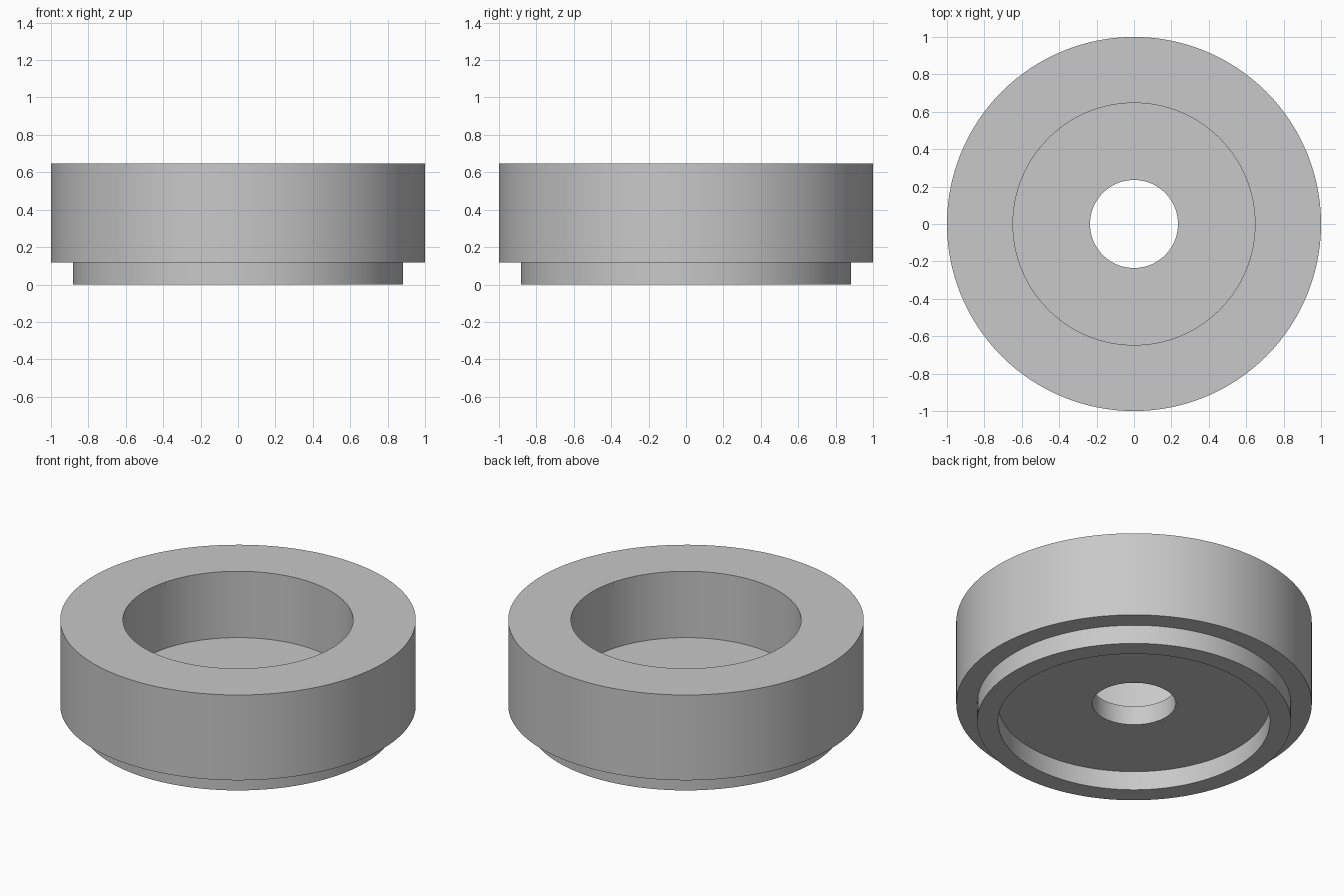
import bpy, bmesh, math

cube = bpy.data.objects.get("Cube")
if cube:
    bpy.data.objects.remove(cube, do_unlink=True)

SEGMENTS = 128
UNIT = 1 / 17  # the outer radius is 17 units

# Plain grey material
grey = bpy.data.materials.new("plain_grey")
grey.use_nodes = True
colour = (0.58, 0.58, 0.58, 1)
grey.diffuse_color = colour
grey.node_tree.nodes["Principled BSDF"].inputs["Base Color"].default_value = colour


def lathe(name, profile, material):
    """Spin a closed (radius, height) profile around the z axis."""
    bm = bmesh.new()
    verts = [bm.verts.new((r * UNIT, 0, z * UNIT)) for r, z in profile]
    edges = [bm.edges.new((v, verts[i - 1])) for i, v in enumerate(verts)]
    bmesh.ops.spin(bm, geom=verts + edges, cent=(0, 0, 0), axis=(0, 0, 1),
                   angle=math.tau, steps=SEGMENTS, use_merge=True)
    bmesh.ops.remove_doubles(bm, verts=bm.verts, dist=0.0001)
    bmesh.ops.recalc_face_normals(bm, faces=bm.faces)
    mesh = bpy.data.meshes.new(name)
    bm.to_mesh(mesh)
    bm.free()
    mesh.materials.append(material)
    obj = bpy.data.objects.new(name, mesh)
    bpy.context.collection.objects.link(obj)
    bpy.ops.object.select_all(action="DESELECT")
    obj.select_set(True)
    bpy.context.view_layer.objects.active = obj
    bpy.ops.object.shade_smooth_by_angle(angle=math.radians(30))
    return obj


# Thick ring: stepped foot, bottom recess, drilled floor and deep top bore
lathe("stepped_ring", [
    (17, 2), (17, 11),   # outer wall
    (11, 11), (11, 4),   # top bore
    (4, 4), (4, 2),      # centre hole
    (13, 2), (13, 0),    # bottom recess
    (15, 0), (15, 2),    # foot
], grey)
